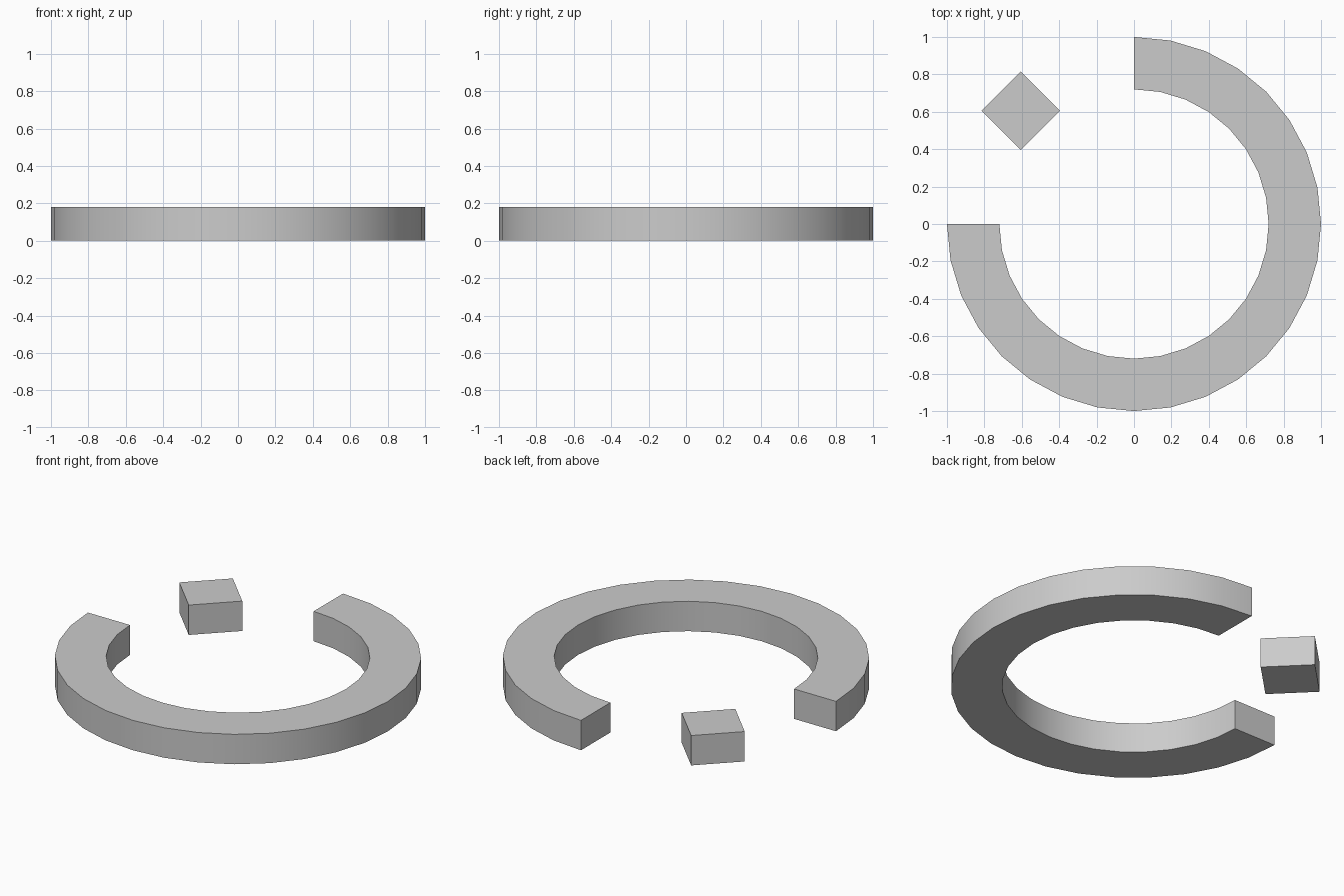
import bpy, bmesh
from math import cos, sin, pi, radians

if "Cube" in bpy.data.objects:
    bpy.data.objects.remove(bpy.data.objects["Cube"])

HEIGHT = 0.18


def extruded(name, outline_faces):
    """Make a solid of HEIGHT from a list of flat faces (lists of xy points)."""
    bm = bmesh.new()
    for pts in outline_faces:
        bm.faces.new([bm.verts.new((x, y, 0)) for x, y in pts])
    bmesh.ops.remove_doubles(bm, verts=bm.verts[:], dist=1e-5)
    top = bmesh.ops.extrude_face_region(bm, geom=bm.faces[:], use_keep_orig=True)
    verts = [g for g in top["geom"] if isinstance(g, bmesh.types.BMVert)]
    bmesh.ops.translate(bm, verts=verts, vec=(0, 0, HEIGHT))
    bmesh.ops.recalc_face_normals(bm, faces=bm.faces[:])
    mesh = bpy.data.meshes.new(name)
    bm.to_mesh(mesh)
    bm.free()
    obj = bpy.data.objects.new(name, mesh)
    bpy.context.collection.objects.link(obj)
    return obj


def polar(r, a):
    return (r * cos(a), r * sin(a))


# Three-quarter ring, open towards the back left
STEPS, OUTER, INNER = 24, 1.0, 0.72
angles = [-pi + 1.5 * pi * i / STEPS for i in range(STEPS + 1)]
ring = extruded("open_ring", [
    [polar(INNER, a), polar(OUTER, a), polar(OUTER, b), polar(INNER, b)]
    for a, b in zip(angles, angles[1:])])
bpy.context.view_layer.objects.active = ring
ring.select_set(True)
bpy.ops.object.shade_smooth_by_angle(angle=radians(30))

# Diamond block in the ring's gap
C, R = 0.605, 0.21
extruded("diamond_block", [[(-C + R * cos(k * pi / 2), C + R * sin(k * pi / 2))
                            for k in range(4)]])
